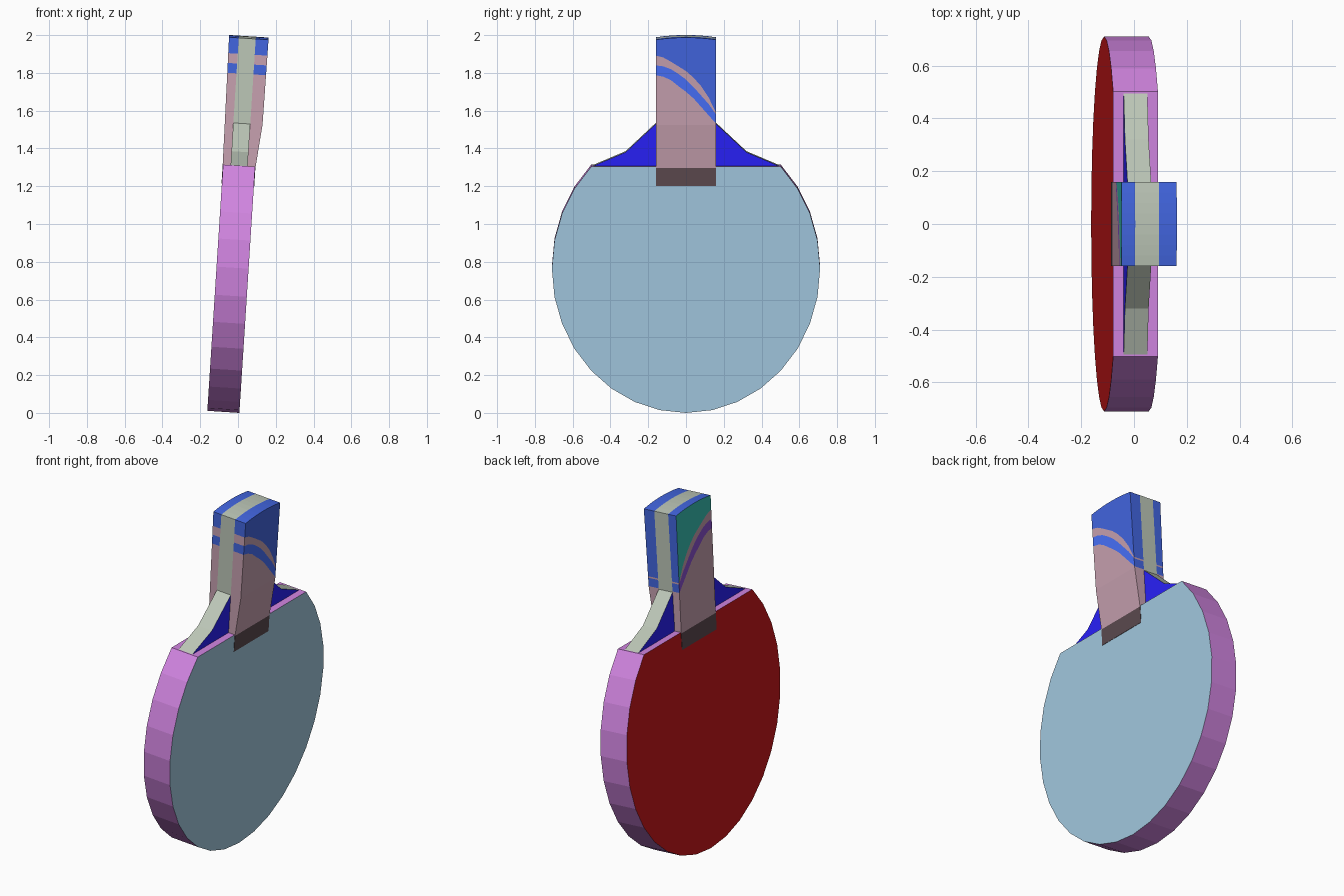
import bpy, bmesh, math
from mathutils import Matrix, Vector

if "Cube" in bpy.data.objects:
    bpy.data.objects.remove(bpy.data.objects["Cube"])

TILT = Matrix.Rotation(math.radians(3.66), 4, 'Y')


def mat(name, rgb):
    m = bpy.data.materials.new(name)
    lin = [c / 12.92 if c <= 0.04 else ((c + 0.055) / 1.055) ** 2.4 for c in rgb]
    m.diffuse_color = (*lin, 1)
    m.use_nodes = True
    m.node_tree.nodes["Principled BSDF"].inputs["Base Color"].default_value = m.diffuse_color
    return m


M = {n: mat(n, c) for n, c in {
    "rim_purple": (.82, .52, .88), "rubber_blue": (.64, .79, .88), "rubber_red": (.80, .09, .10),
    "wood": (.74, .78, .72), "ply_blue": (.16, .13, .98), "pink": (.78, .63, .69),
    "blue": (.26, .40, .88), "stripe_blue": (.28, .44, .98), "stripe_violet": (.55, .32, .82),
    "teal": (.22, .76, .71), "dark": (.36, .29, .31)}.items()}


def finish(name, bm, mats):
    bmesh.ops.recalc_face_normals(bm, faces=bm.faces)
    me = bpy.data.meshes.new(name)
    bm.to_mesh(me)
    bm.free()
    for m in mats:
        me.materials.append(M[m])
    ob = bpy.data.objects.new(name, me)
    bpy.context.collection.objects.link(ob)
    return ob


def prism(name, outline, half, mats):
    """Extrude a (y, z) outline along x. Materials: rim, +x face, -x face."""
    bm = bmesh.new()
    a = [bm.verts.new((half, y, z)) for y, z in outline]
    b = [bm.verts.new((-half, y, z)) for y, z in outline]
    bm.faces.new(a).material_index = 1
    bm.faces.new(b[::-1]).material_index = 2
    n = len(a)
    for i in range(n):
        j = (i + 1) % n
        bm.faces.new((a[i], b[i], b[j], a[j]))
    return finish(name, bm, mats)


def top(y):
    return 1.993 - .012 * (y / .16) ** 2


# Blade: 32-sided ellipse cut flat across the top
blade = [(.71 * math.sin(a), .765 - .765 * math.cos(a))
         for a in (math.radians(11.25 * i) for i in range(-12, 13))]
parts = [prism("blade", blade, .085, ("rim_purple", "rubber_blue", "rubber_red"))]

# Wooden core: shoulders above the blade and the middle layer of the handle
cols = [-.16 + .04 * i for i in range(9)]
shoulder = [(.502, 1.303), (.32, 1.38), (.16, 1.53)]
core = [(-y, z) for y, z in shoulder] + [(y, top(y)) for y in cols] + shoulder[::-1]
parts.append(prism("wood_core", core, .045, ("wood", "ply_blue", "ply_blue")))

# Grip halves: rows follow the curved colour bands
bands = [
    (1.793, 1.785, 1.767, 1.735, 1.705, 1.67, 1.625, 1.58, 1.535),
    (1.845, 1.84, 1.825, 1.80, 1.77, 1.73, 1.685, 1.64, 1.583),
    (1.897, 1.887, 1.865, 1.84, 1.815, 1.78, 1.735, 1.675, 1.592)]


def depth(z, prof):
    for (z0, d0), (z1, d1) in zip(prof, prof[1:]):
        if z <= z1:
            return d0 + (d1 - d0) * (z - z0) / (z1 - z0)
    return prof[-1][1]


def grip(name, side, prof, mats):
    # slots: dark, pink, stripe face, top face, blue edge
    bm = bmesh.new()
    outer, inner = [], []
    for i, y in enumerate(cols):
        levels = [1.205, 1.30, 1.53] + [b[i] for b in bands] + [top(y)]
        outer.append([bm.verts.new((side * depth(z, prof), y, z)) for z in levels])
        inner.append([bm.verts.new((side * .045, y, z)) for z in levels])
    face_slot = (0, 1, 1, 2, 1, 3)
    edge_slot = (0, 1, 1, 4, 1, 4)

    def quad(slot, *v):
        bm.faces.new(v).material_index = slot

    for i in range(8):
        for g in (outer, inner):
            for r in range(6):
                quad(face_slot[r], g[i][r], g[i + 1][r], g[i + 1][r + 1], g[i][r + 1])
        for r, slot in ((0, 0), (6, 4)):
            quad(slot, outer[i][r], outer[i + 1][r], inner[i + 1][r], inner[i][r])
    for i in (0, 8):
        for r in range(6):
            quad(edge_slot[r], outer[i][r], inner[i][r], inner[i][r + 1], outer[i][r + 1])
    return finish(name, bm, mats)


parts.append(grip("grip_right", 1, [(1.2, .087), (1.3, .087), (1.53, .11), (2, .113)],
                  ("dark", "pink", "stripe_blue", "blue", "blue")))
parts.append(grip("grip_left", -1, [(1.2, .087), (1.3, .087), (1.53, .09), (2, .097)],
                  ("dark", "pink", "stripe_violet", "teal", "blue")))

# Lean the paddle, centre it and rest it on the ground
for ob in parts:
    ob.data.transform(TILT)
pts = [v.co for ob in parts for v in ob.data.vertices]
xs, zs = [p.x for p in pts], [p.z for p in pts]
shift = Matrix.Translation(Vector((-(min(xs) + max(xs)) / 2, 0, -min(zs))))
for ob in parts:
    ob.data.transform(shift)
